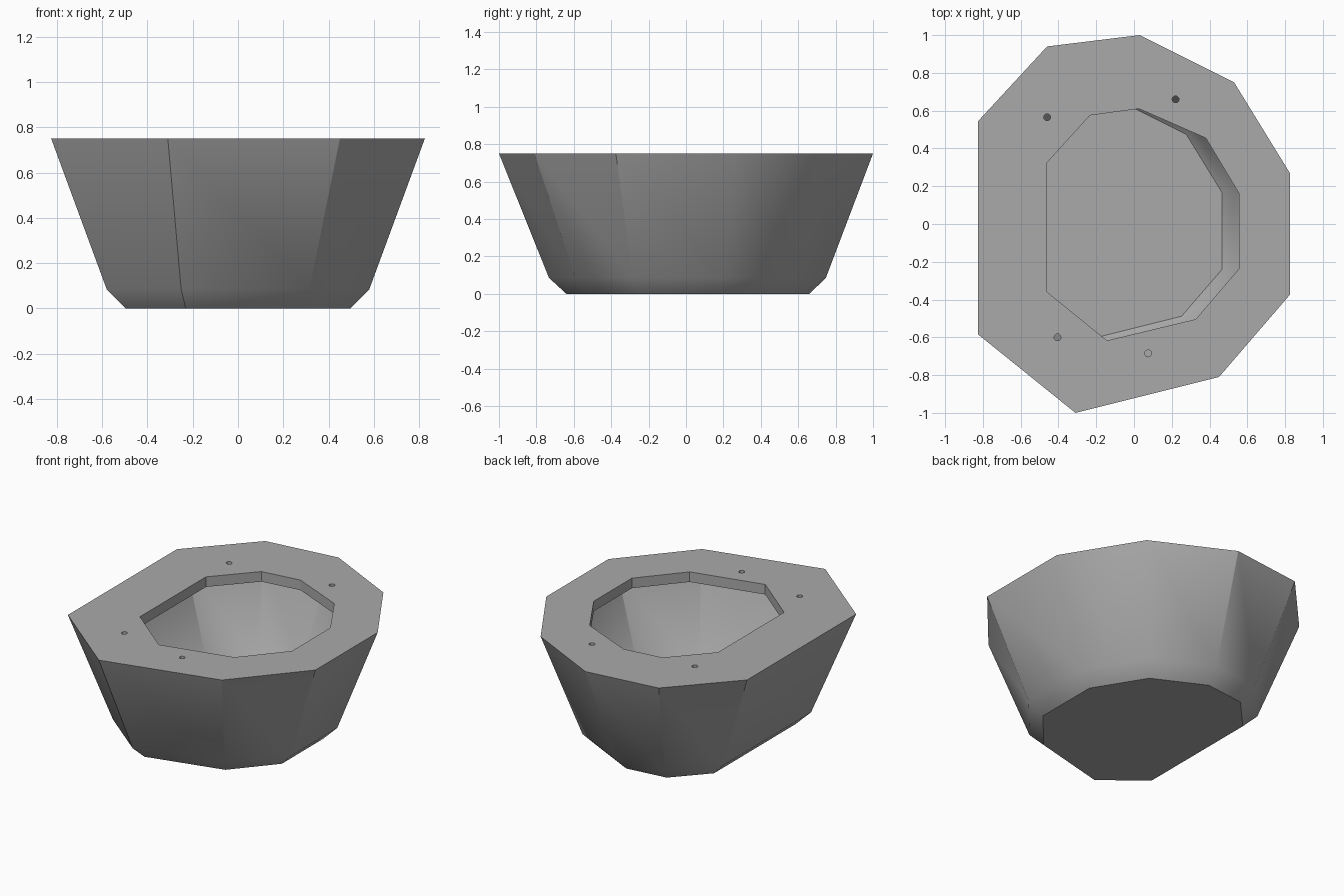
import bpy, bmesh, math
from mathutils import Vector

old = bpy.data.objects.get("Cube")
if old:
    bpy.data.objects.remove(old)

grey = bpy.data.materials.new("plain grey")
grey.use_nodes = True
colour = (0.4, 0.4, 0.4, 1)
grey.diffuse_color = colour
grey.node_tree.nodes["Principled BSDF"].inputs["Base Color"].default_value = colour

HEIGHT, LIP = 0.75, 0.066

# Clockwise outlines of the rim and of its off-centre opening
rim = [(0.03, 1.0), (0.53, 0.75), (0.825, 0.27), (0.825, -0.375), (0.45, -0.81),
       (-0.31, -1.0), (-0.825, -0.585), (-0.825, 0.545), (-0.46, 0.94)]
opening = [(0.026, 0.61), (0.38, 0.455), (0.557, 0.16), (0.557, -0.235), (0.327, -0.504),
           (-0.143, -0.617), (-0.46, -0.36), (-0.46, 0.325), (-0.233, 0.575)]


def inset(outline, d):
    """Move every side of a clockwise outline inward by d."""
    pts = [Vector(p) for p in outline]
    result = []
    for i, p in enumerate(pts):
        a = (p - pts[i - 1]).normalized()
        b = (pts[(i + 1) % len(pts)] - p).normalized()
        na, nb = Vector((a.y, -a.x)), Vector((b.y, -b.x))
        result.append(p + (na + nb) * d / (1 + na.dot(nb)))
    return result


def make_object(name, bm):
    bmesh.ops.recalc_face_normals(bm, faces=bm.faces)
    mesh = bpy.data.meshes.new(name)
    bm.to_mesh(mesh)
    bm.free()
    mesh.materials.append(grey)
    obj = bpy.data.objects.new(name, mesh)
    bpy.context.collection.objects.link(obj)
    return obj


# Hollow bowl: outside from base to rim, then through the opening to the inner floor
sections = [
    (inset(rim, 0.33), 0), (inset(rim, 0.245), 0.085), (rim, HEIGHT),
    (opening, HEIGHT), (opening, HEIGHT - LIP),
    (inset(rim, 0.095), HEIGHT - LIP), (inset(rim, 0.30), 0.122), (inset(rim, 0.36), LIP),
]
bm = bmesh.new()
loops = [[bm.verts.new((p[0], p[1], z)) for p in pts] for pts, z in sections]
n = len(rim)
for low, high in zip(loops, loops[1:]):
    for i in range(n):
        j = (i + 1) % n
        bm.faces.new((low[i], low[j], high[j], high[i]))
bm.faces.new(loops[0])
bm.faces.new(loops[-1])
bowl = make_object("hollow_bowl", bm)

# Four small holes through the rim
bm = bmesh.new()
for x, y in [(0.22, 0.66), (-0.46, 0.565), (-0.405, -0.6), (0.075, -0.685)]:
    made = bmesh.ops.create_cone(bm, cap_ends=True, segments=24, radius1=0.018,
                                 radius2=0.018, depth=0.16)
    bmesh.ops.translate(bm, verts=made["verts"], vec=(x, y, HEIGHT - LIP / 2))
cutter = make_object("screw_hole_cutter", bm)
cutter.hide_render = True
cutter.hide_viewport = True

cut = bowl.modifiers.new("screw holes", "BOOLEAN")
cut.operation = "DIFFERENCE"
cut.solver = "EXACT"
cut.object = cutter
bpy.context.view_layer.objects.active = bowl
bowl.select_set(True)
bpy.ops.object.modifier_apply(modifier=cut.name)
bpy.data.objects.remove(cutter)
bpy.ops.object.shade_smooth_by_angle(angle=math.radians(30))
